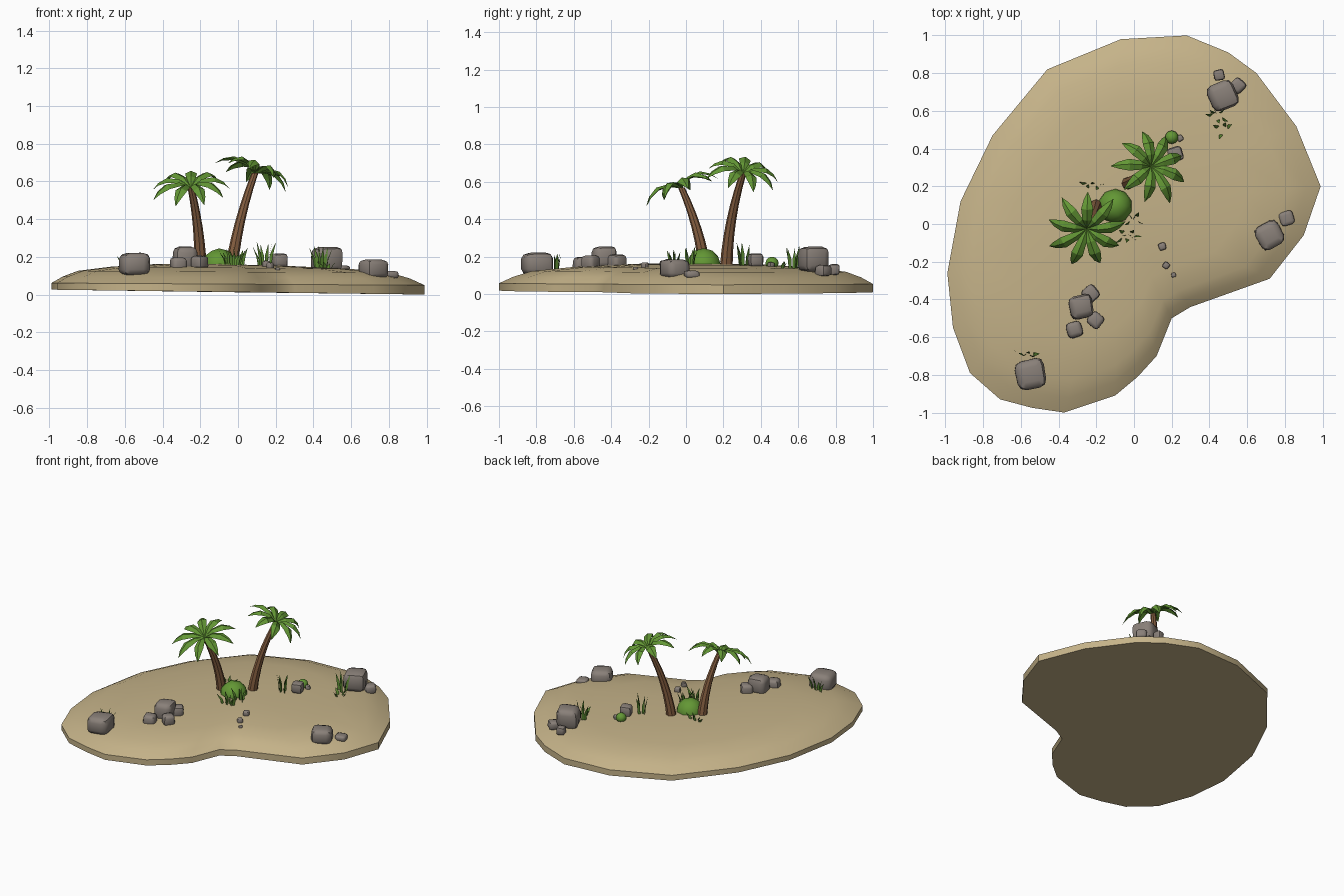
import bpy, bmesh, math, random
from mathutils import Vector

if "Cube" in bpy.data.objects:
    bpy.data.objects.remove(bpy.data.objects["Cube"])

random.seed(4)


def mat(name, rgb):
    m = bpy.data.materials.new(name)
    m.diffuse_color = (*rgb, 1)
    m.use_nodes = True
    m.node_tree.nodes["Principled BSDF"].inputs["Base Color"].default_value = m.diffuse_color
    return m


SAND = mat("sand", (0.56, 0.45, 0.25))
ROCK = mat("rock grey", (0.25, 0.215, 0.19))
LEAF = mat("leaf green", (0.125, 0.31, 0.035))
BARK = mat("bark brown", (0.23, 0.11, 0.05))
GRASS = mat("grass green", (0.10, 0.24, 0.03))


def finish(bm, name, material, angle=40, normals=True):
    if normals:
        bmesh.ops.recalc_face_normals(bm, faces=bm.faces[:])
    me = bpy.data.meshes.new(name)
    bm.to_mesh(me)
    bm.free()
    me.materials.append(material)
    ob = bpy.data.objects.new(name, me)
    bpy.context.collection.objects.link(ob)
    bpy.ops.object.select_all(action='DESELECT')
    ob.select_set(True)
    bpy.context.view_layer.objects.active = ob
    bpy.ops.object.shade_smooth_by_angle(angle=math.radians(angle))
    return ob


def bridge(bm, a, b):
    n = len(a)
    for i in range(n):
        j = (i + 1) % n
        bm.faces.new((a[i], a[j], b[j], b[i]))


# Island: outline scaled inward in rising rings
outline = [(-.07, .98), (-.46, .82), (-.75, .47), (-.92, .12), (-.99, -.26), (-.96, -.55),
           (-.87, -.79), (-.71, -.93), (-.54, -.975), (-.37, -1), (-.10, -.91), (.02, -.81),
           (.12, -.70), (.20, -.50), (.30, -.44), (.72, -.29), (.90, -.06), (.99, .20),
           (.86, .52), (.65, .80), (.50, .91), (.28, 1)]
CX, CY = -.1, .1
bm = bmesh.new()
rings = []
for s, z in [(1, None), (1, .055), (.93, .09), (.84, .12), (.64, .142), (.35, .157)]:
    rings.append([bm.verts.new((CX + (x - CX) * s, CY + (y - CY) * s,
                                .013 * (.99 - x) if z is None else z - .006 * x))
                  for x, y in outline])
for a, b in zip(rings, rings[1:]):
    bridge(bm, a, b)
top = bm.verts.new((CX, CY, .162))
low = bm.verts.new((CX, CY, .013))
for i in range(len(outline)):
    j = (i + 1) % len(outline)
    bm.faces.new((rings[-1][i], rings[-1][j], top))
    bm.faces.new((rings[0][j], rings[0][i], low))
finish(bm, "island", SAND)


# Rocks: chamfered, slightly irregular blocks
def rock(name, x, y, z, rx, rz, rot):
    bm = bmesh.new()
    bmesh.ops.create_cube(bm, size=2)
    for v in bm.verts:
        v.co *= random.uniform(.92, 1.06)
    bmesh.ops.bevel(bm, geom=bm.edges[:], offset=.5, segments=2, profile=.5, affect='EDGES')
    for v in bm.verts:
        c, s = math.cos(rot), math.sin(rot)
        p = v.co
        v.co = (x + rx * (c * p.x - s * p.y), y + rx * (s * p.x + c * p.y), z + rz * p.z)
    finish(bm, name, ROCK, 45)


for i, r in enumerate([
        (-.55, -.80, .16, .08, .062, .2),
        (-.28, -.44, .195, .063, .06, .2), (-.23, -.37, .17, .041, .04, .7),
        (-.315, -.56, .16, .042, .038, .3), (-.205, -.51, .17, .038, .035, .9),
        (.72, -.06, .135, .07, .052, .5), (.81, .03, .105, .038, .02, .3),
        (.47, .68, .185, .075, .068, .4), (.55, .735, .125, .037, .03, .8),
        (.45, .79, .13, .028, .028, .2), (.22, .37, .18, .038, .036, .3),
        (.243, .455, .15, .017, .02, .6), (.15, -.12, .16, .02, .02, .3),
        (.17, -.22, .15, .018, .02, .9), (.21, -.27, .132, .012, .012, .2)]):
    rock(f"rock_{i + 1}", *r)


# Round bushes
def bush(name, x, y, z, r, rz):
    bm = bmesh.new()
    bmesh.ops.create_icosphere(bm, subdivisions=2, radius=1)
    for v in bm.verts:
        v.co = (x + v.co.x * r, y + v.co.y * r, z + v.co.z * rz)
    finish(bm, name, LEAF)


bush("bush_large", -.1, .095, .155, .092, .09)
bush("bush_small", .2, .46, .165, .036, .034)


# Palms: curved tapering trunk, crown of folded fronds tilted with the trunk
def palm(name, base, tip, bow, axis, start, count, length):
    base, tip, bow, axis = map(Vector, (base, tip, bow, axis))
    bm = bmesh.new()
    prev, n = None, 8
    for k in range(7):
        t = k / 6
        c = base.lerp(tip, t) + bow * 4 * t * (1 - t)
        r = .034 - .016 * t
        ring = [bm.verts.new(c + Vector((r * math.cos(a), r * math.sin(a), 0)))
                for a in (i * math.tau / n for i in range(n))]
        if prev:
            bridge(bm, prev, ring)
        else:
            bm.faces.new(ring[::-1])
        prev = ring
    bm.faces.new(prev)
    finish(bm, name + "_trunk", BARK)

    bm = bmesh.new()
    q = Vector((0, 0, 1)).rotation_difference(axis.normalized())
    for i in range(count):
        a = start + i * math.tau / count
        ln = length * random.uniform(.92, 1.08)
        out = Vector((math.cos(a), math.sin(a), 0))
        side = Vector((-math.sin(a), math.cos(a), 0))
        prev = None
        for t, w, h in [(0, .007, 0), (.3, .024, .04), (.62, .032, .045),
                        (.85, .019, .015), (1, .001, -.025)]:
            m = out * (ln * t) + Vector((0, 0, h))
            row = [bm.verts.new(tip + q @ p) for p in
                   (m - side * w - Vector((0, 0, w * .5)), m,
                    m + side * w - Vector((0, 0, w * .5)))]
            if prev:
                for j in (0, 1):
                    bm.faces.new((prev[j], row[j], row[j + 1], prev[j + 1]))
            prev = row
    finish(bm, name + "_fronds", LEAF, 25, normals=False)


palm("left_palm", (-.2, .1, .14), (-.25, -.025, .57), (.012, .018, 0),
     (-.03, -.38, 1), .15, 9, .215)
palm("right_palm", (-.035, .215, .14), (.09, .305, .645), (-.015, -.018, 0),
     (.38, .2, 1), .35, 9, .205)


# Grass tufts: bent pointed blades fanned out
def tuft(name, x, y, z, spread_x, spread_y, height, count):
    bm = bmesh.new()
    for i in range(count):
        f = 2 * i / (count - 1) - 1
        lean = Vector((f * spread_x, random.uniform(-1, 1) * spread_y, 0))
        root = Vector((x, y, z)) + lean * .5
        h = height * random.uniform(.7, 1)
        a = random.uniform(0, math.pi)
        side = Vector((math.cos(a), math.sin(a), 0))
        prev = None
        for t, w in ((0, .008), (.5, .010), (1, .001)):
            m = root + lean * (.5 * t * t) + Vector((0, 0, h * t))
            row = [bm.verts.new(m - side * w), bm.verts.new(m + side * w)]
            if prev:
                bm.faces.new((prev[0], prev[1], row[1], row[0]))
            prev = row
    finish(bm, name, GRASS, normals=False)


for i, g in enumerate([
        (-.57, -.695, .12, .07, .025, .10, 6), (.44, .57, .135, .06, .04, .12, 6),
        (.47, .5, .135, .05, .05, .04, 4), (.14, .31, .15, .06, .04, .13, 7),
        (-.03, -.06, .15, .07, .05, .09, 8), (-.22, .2, .15, .07, .03, .06, 5),
        (.0, .02, .15, .05, .05, .1, 5)]):
    tuft(f"grass_tuft_{i + 1}", *g)
